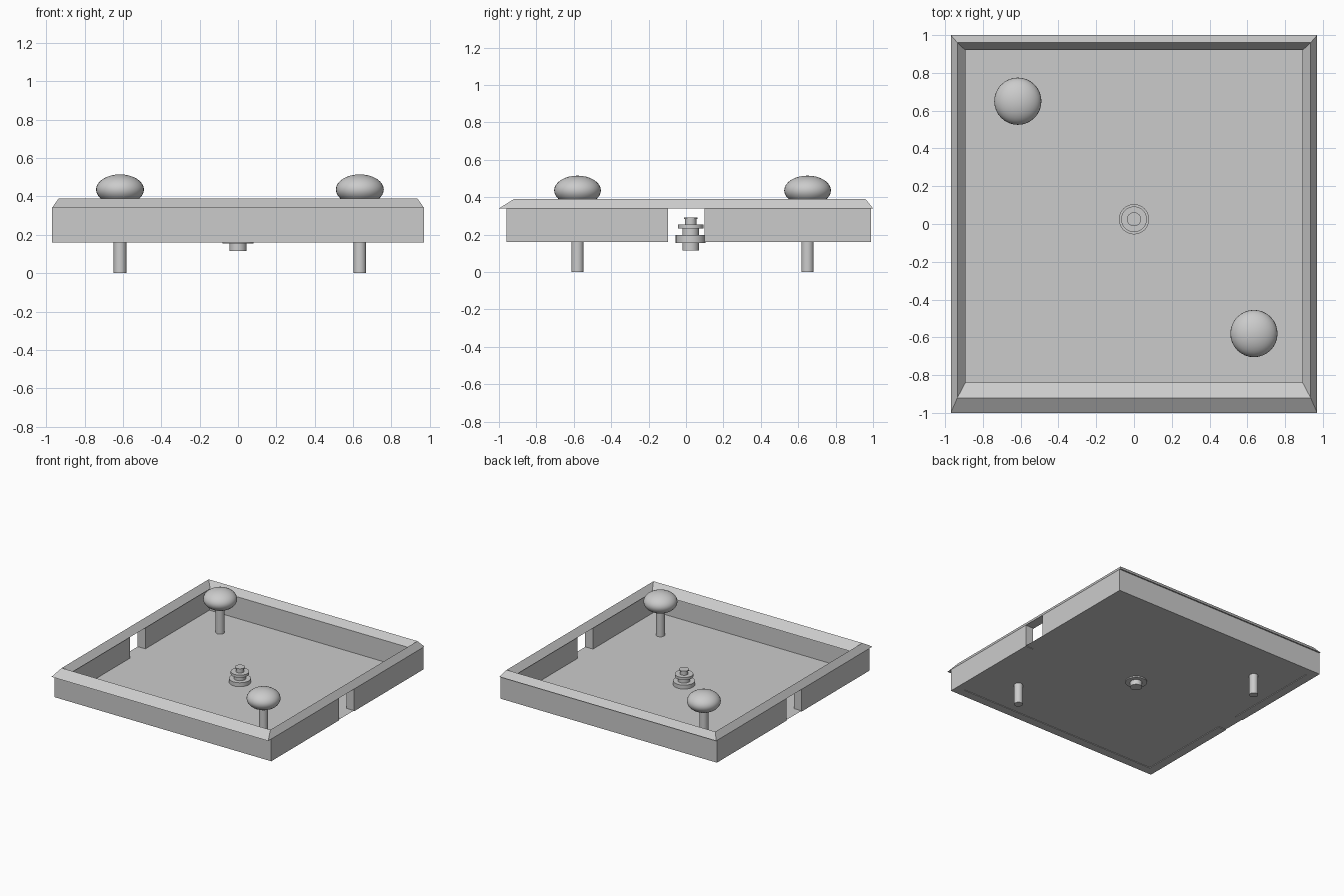
import bpy, bmesh, math

if "Cube" in bpy.data.objects:
    bpy.data.objects.remove(bpy.data.objects["Cube"])


def mesh_object(name, verts, faces):
    mesh = bpy.data.meshes.new(name)
    mesh.from_pydata(verts, [], faces)
    bm = bmesh.new()
    bm.from_mesh(mesh)
    bmesh.ops.recalc_face_normals(bm, faces=bm.faces)
    bm.to_mesh(mesh)
    bm.free()
    obj = bpy.data.objects.new(name, mesh)
    bpy.context.collection.objects.link(obj)
    return obj


def loop(x, y0, y1, z):
    return [(-x, y0, z), (x, y0, z), (x, y1, z), (-x, y1, z)]


def box(name, x0, x1, y0, y1, z0, z1):
    verts = [(x, y, z) for z in (z0, z1)
             for x, y in ((x0, y0), (x1, y0), (x1, y1), (x0, y1))]
    faces = [(0, 1, 2, 3), (4, 5, 6, 7)]
    faces += [(i, (i + 1) % 4, (i + 1) % 4 + 4, i + 4) for i in range(4)]
    return mesh_object(name, verts, faces)


def lathe(name, profile, x, y, n=32):
    verts = [(x + r * math.cos(2 * math.pi * i / n),
              y + r * math.sin(2 * math.pi * i / n), z)
             for r, z in profile for i in range(n)]
    faces = [(k * n + i, k * n + (i + 1) % n,
              (k + 1) * n + (i + 1) % n, (k + 1) * n + i)
             for k in range(len(profile) - 1) for i in range(n)]
    faces += [tuple(range(n)), tuple(range(len(verts) - n, len(verts)))]
    obj = mesh_object(name, verts, faces)
    smooth(obj)
    return obj


def smooth(obj):
    bpy.ops.object.select_all(action='DESELECT')
    obj.select_set(True)
    bpy.context.view_layer.objects.active = obj
    bpy.ops.object.shade_smooth_by_angle(angle=math.radians(35))


# Thin tray floor, just above the bottom of the walls
mesh_object("tray_floor", loop(0.968, -0.958, 0.988, 0.165), [(0, 1, 2, 3)])

# Front and back walls, and side walls split by the central openings
Z0, Z1 = 0.16, 0.34
box("front_wall", -0.97, 0.97, -0.96, -0.89, Z0, Z1)
box("back_wall", -0.97, 0.97, 0.92, 0.99, Z0, Z1)
for side, sx in (("left", -1), ("right", 1)):
    xs = sorted((sx * 0.90, sx * 0.97))
    box(side + "_wall_front", *xs, -0.89, -0.095, Z0, Z1)
    box(side + "_wall_back", *xs, 0.10, 0.92, Z0, Z1)

# Mitred rim with a triangular cross-section
rim = (loop(0.97, -1.0, 1.0, 0.34) + loop(0.935, -0.92, 0.96, 0.39)
       + loop(0.893, -0.84, 0.92, 0.34))
mesh_object("rim", rim, [(a * 4 + i, a * 4 + (i + 1) % 4,
                          b * 4 + (i + 1) % 4, b * 4 + i)
                         for a, b in ((0, 1), (1, 2), (2, 0)) for i in range(4)])

# Two knobs on stems that pass through the floor
for name, x, y in (("back", -0.615, 0.65), ("front", 0.635, -0.58)):
    lathe(name + "_stem", [(0.033, 0.0), (0.033, 0.43)], x, y)
    bpy.ops.mesh.primitive_uv_sphere_add(segments=32, ring_count=16, radius=1,
                                         location=(x, y, 0.436))
    knob = bpy.context.object
    knob.name = name + "_knob"
    knob.scale = (0.125, 0.125, 0.079)
    smooth(knob)

# Stepped central spindle
lathe("spindle", [(0.045, 0.115), (0.045, 0.155), (0.08, 0.155), (0.08, 0.197),
                  (0.045, 0.197), (0.045, 0.232), (0.068, 0.232), (0.068, 0.253),
                  (0.03, 0.253), (0.03, 0.282), (0.037, 0.282), (0.037, 0.29)],
      0.0, 0.025)
